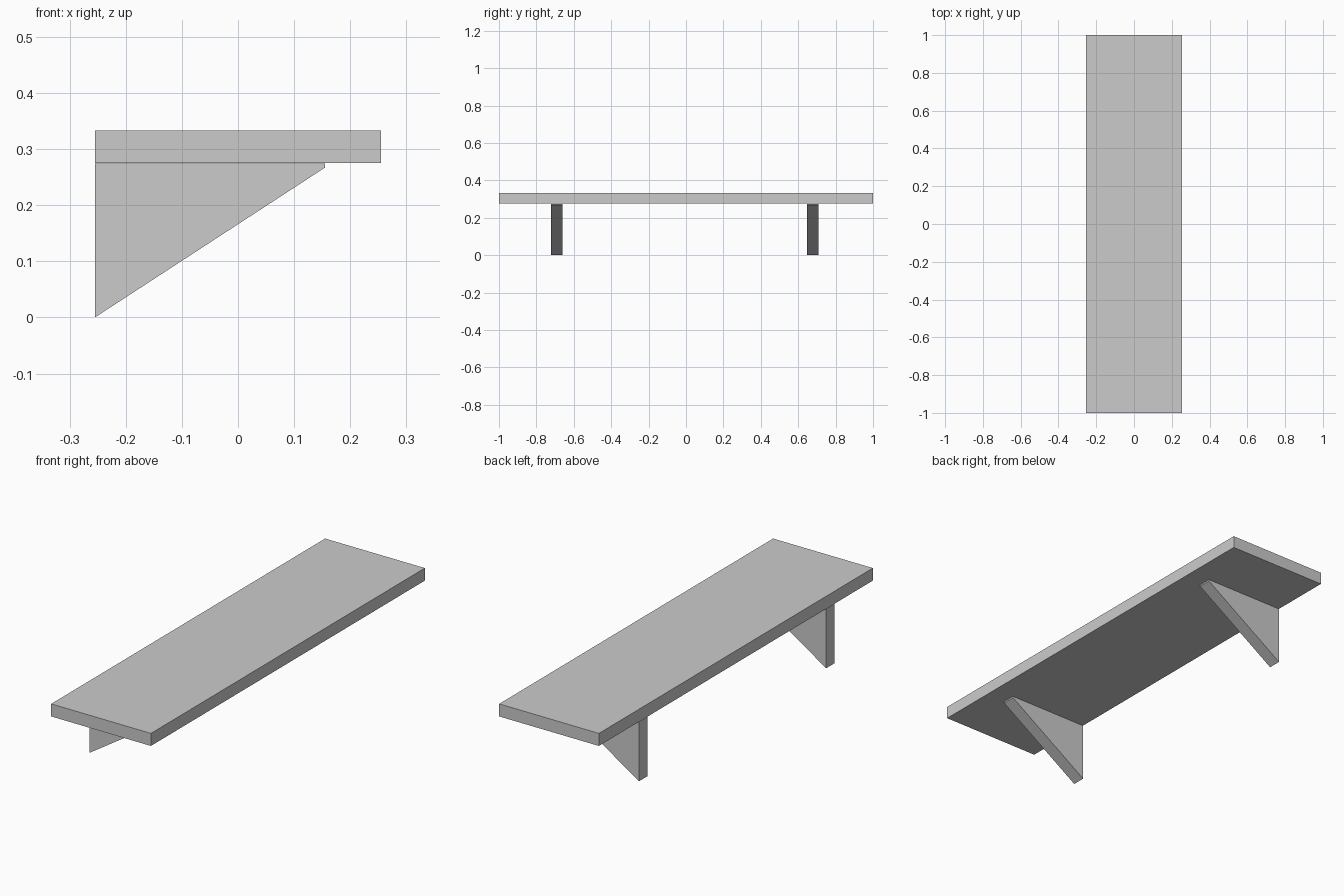
import bpy
import bmesh

if "Cube" in bpy.data.objects:
    bpy.data.objects.remove(bpy.data.objects["Cube"])


def prism(name, profile, y0, y1):
    """Extrude an (x, z) profile along y."""
    bm = bmesh.new()
    face = bm.faces.new([bm.verts.new((x, y0, z)) for x, z in profile])
    ext = bmesh.ops.extrude_face_region(bm, geom=[face])
    verts = [v for v in ext["geom"] if isinstance(v, bmesh.types.BMVert)]
    bmesh.ops.translate(bm, verts=verts, vec=(0, y1 - y0, 0))
    bmesh.ops.recalc_face_normals(bm, faces=bm.faces)
    mesh = bpy.data.meshes.new(name)
    bm.to_mesh(mesh)
    bm.free()
    obj = bpy.data.objects.new(name, mesh)
    bpy.context.collection.objects.link(obj)
    return obj


BACK, FRONT = -0.255, 0.255
UNDERSIDE, TOP = 0.275, 0.333

# Shelf board
prism("shelf_board", [(BACK, UNDERSIDE), (FRONT, UNDERSIDE), (FRONT, TOP), (BACK, TOP)], -1, 1)

# Triangular brackets with a blunt front tip
bracket = [(BACK, 0), (0.155, 0.267), (0.155, 0.274), (BACK, 0.274)]
for name, y in (("bracket_near", -0.69), ("bracket_far", 0.677)):
    prism(name, bracket, y - 0.031, y + 0.031)
